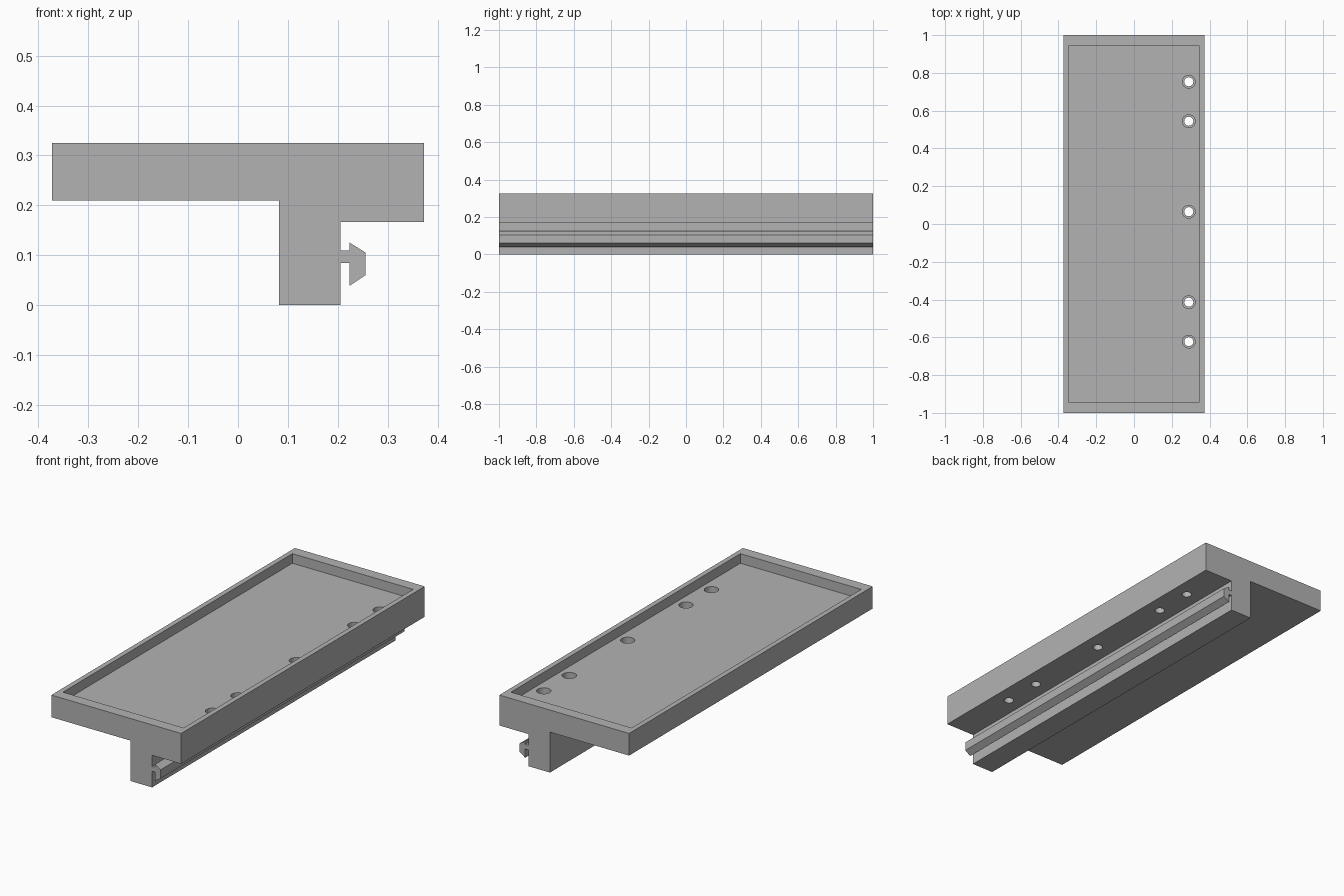
import bpy
import bmesh
import math

cube = bpy.data.objects.get("Cube")
if cube:
    bpy.data.objects.remove(cube, do_unlink=True)

# Single plain grey material
grey = bpy.data.materials.new("plain_grey")
grey.use_nodes = True
COLOUR = (0.45, 0.45, 0.45, 1)
grey.diffuse_color = COLOUR
grey.node_tree.nodes["Principled BSDF"].inputs["Base Color"].default_value = COLOUR


def finish(name, bm):
    """Turn a bmesh into a named object in the scene."""
    bmesh.ops.recalc_face_normals(bm, faces=bm.faces)
    mesh = bpy.data.meshes.new(name)
    bm.to_mesh(mesh)
    bm.free()
    mesh.materials.append(grey)
    obj = bpy.data.objects.new(name, mesh)
    bpy.context.collection.objects.link(obj)
    return obj


def extrude_profile(name, points, length):
    """Extrude an x-z outline along y, centred on y = 0."""
    bm = bmesh.new()
    face = bm.faces.new([bm.verts.new((x, -length / 2, z)) for x, z in points])
    new = bmesh.ops.extrude_face_region(bm, geom=[face])["geom"]
    verts = [v for v in new if isinstance(v, bmesh.types.BMVert)]
    bmesh.ops.translate(bm, verts=verts, vec=(0, length, 0))
    return finish(name, bm)


def cylinders(name, x, ys, radius, low, high):
    """A row of upright cylinders used as one cutter."""
    bm = bmesh.new()
    for y in ys:
        made = bmesh.ops.create_cone(bm, cap_ends=True, segments=32, radius1=radius,
                                     radius2=radius, depth=high - low)
        bmesh.ops.translate(bm, verts=made["verts"], vec=(x, y, (low + high) / 2))
    return finish(name, bm)


def cut(target, cutter):
    """Subtract the cutter, then discard it."""
    cutter.hide_render = True
    mod = target.modifiers.new("cut", 'BOOLEAN')
    mod.operation = 'DIFFERENCE'
    mod.solver = 'EXACT'
    mod.object = cutter
    bpy.context.view_layer.objects.active = target
    bpy.ops.object.modifier_apply(modifier=mod.name)
    bpy.data.objects.remove(cutter, do_unlink=True)


TOP, FLOOR, LEDGE = 0.325, 0.275, 0.167

# Tray slab, stem and dovetail-like rail share one continuous section
section = [
    (-0.373, TOP), (-0.373, 0.21), (0.082, 0.21), (0.082, 0), (0.206, 0),
    (0.206, 0.084), (0.224, 0.084), (0.224, 0.039), (0.256, 0.06),
    (0.256, 0.105), (0.224, 0.125), (0.224, 0.109), (0.206, 0.109),
    (0.206, LEDGE), (0.373, LEDGE), (0.373, TOP),
]
tray = extrude_profile("tray_with_rail", section, 2)

# Shallow rectangular recess in the top
recess = [(-0.347, FLOOR), (0.347, FLOOR), (0.347, TOP + 0.1), (-0.347, TOP + 0.1)]
cut(tray, extrude_profile("recess_cutter", recess, 1.884))

# Row of stepped screw holes along the overhanging edge
hole_ys = [0.065 + offset for offset in (-0.688, -0.479, 0, 0.479, 0.688)]
cut(tray, cylinders("counterbore_cutter", 0.29, hole_ys, 0.034, FLOOR - 0.06, TOP))
cut(tray, cylinders("bore_cutter", 0.29, hole_ys, 0.024, LEDGE - 0.05, TOP))

# Smooth hole walls, crisp edges elsewhere
bpy.ops.object.select_all(action='DESELECT')
tray.select_set(True)
bpy.context.view_layer.objects.active = tray
bpy.ops.object.shade_smooth_by_angle(angle=math.radians(30))
